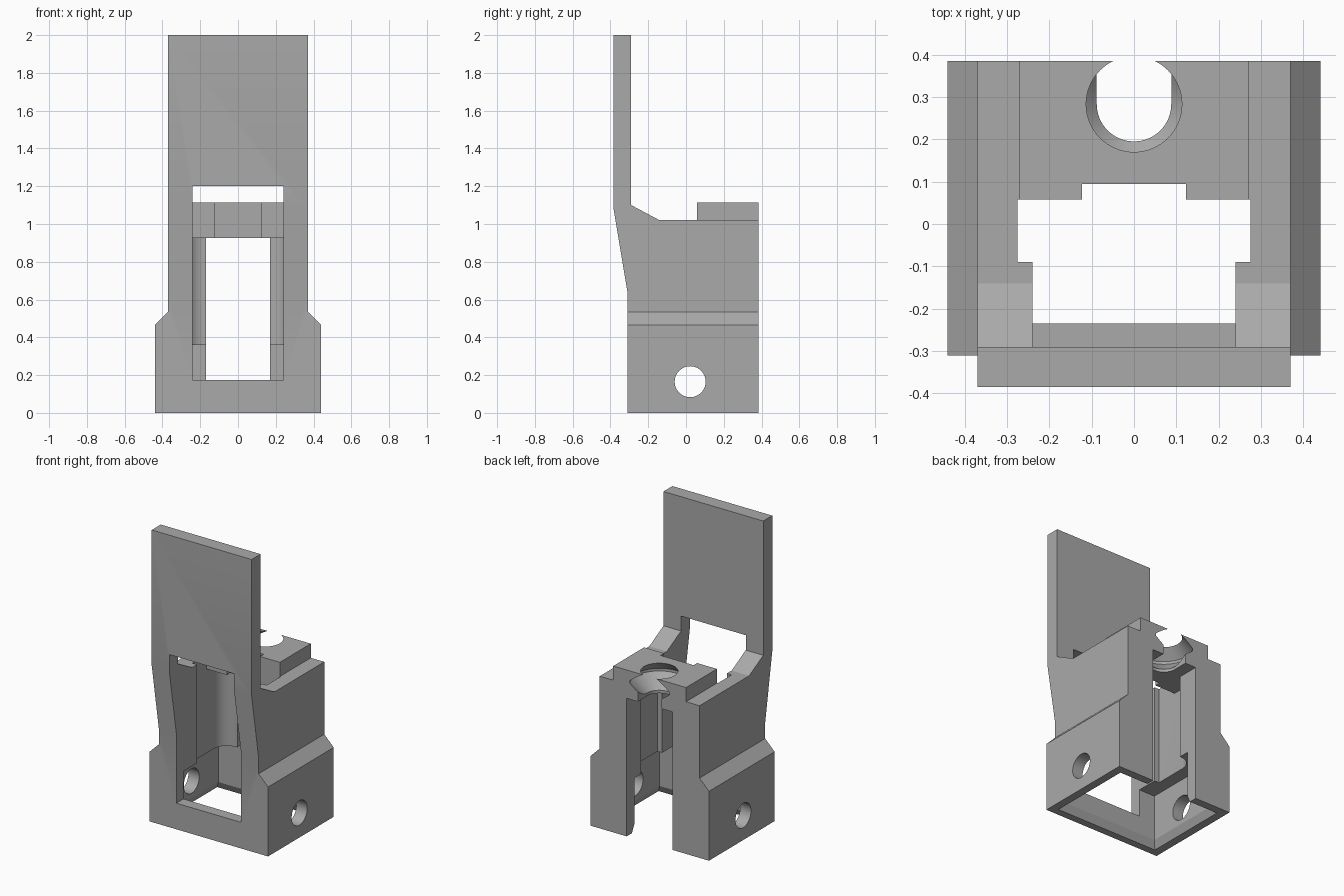
import bpy, bmesh, math
from mathutils import Vector

cube = bpy.data.objects.get("Cube")
if cube:
    bpy.data.objects.remove(cube)

grey = bpy.data.materials.new("plain_grey")
grey.use_nodes = True
colour = (0.4, 0.4, 0.4, 1)
grey.diffuse_color = colour
grey.node_tree.nodes["Principled BSDF"].inputs["Base Color"].default_value = colour


def finish(name, bm):
    bmesh.ops.recalc_face_normals(bm, faces=bm.faces)
    mesh = bpy.data.meshes.new(name)
    bm.to_mesh(mesh)
    bm.free()
    mesh.materials.append(grey)
    obj = bpy.data.objects.new(name, mesh)
    bpy.context.collection.objects.link(obj)
    return obj


def prism(name, points, axis, start, end):
    """Extrude a flat profile along an axis; the profile uses the other two axes in order."""
    bm = bmesh.new()
    verts = []
    for p in points:
        co = list(p)
        co.insert(axis, start)
        verts.append(bm.verts.new(co))
    face = bm.faces.new(verts)
    out = bmesh.ops.extrude_face_region(bm, geom=[face])
    move = Vector((0, 0, 0))
    move[axis] = end - start
    bmesh.ops.translate(bm, vec=move, verts=[v for v in out["geom"] if isinstance(v, bmesh.types.BMVert)])
    return finish(name, bm)


def box(name, half_x, y0, y1, z0, z1):
    return prism(name, [(y0, z0), (y1, z0), (y1, z1), (y0, z1)], 0, -half_x, half_x)


def lathe(name, profile, centre_y, steps=64):
    """Solid of revolution about a vertical axis."""
    bm = bmesh.new()
    rings = [[bm.verts.new((r * math.cos(a), centre_y + r * math.sin(a), z))
              for a in (math.tau * i / steps for i in range(steps))] for r, z in profile]
    for low, high in zip(rings, rings[1:]):
        for i in range(steps):
            j = (i + 1) % steps
            bm.faces.new((low[i], low[j], high[j], high[i]))
    bm.faces.new(rings[0])
    bm.faces.new(rings[-1])
    return finish(name, bm)


def circle(cx, cy, r, steps=48):
    return [(cx + r * math.cos(math.tau * i / steps), cy + r * math.sin(math.tau * i / steps))
            for i in range(steps)]


def cut(target, cutters):
    bpy.context.view_layer.objects.active = target
    for c in cutters:
        mod = target.modifiers.new(c.name, "BOOLEAN")
        mod.operation = "DIFFERENCE"
        mod.solver = "EXACT"
        mod.object = c
        bpy.ops.object.modifier_apply(modifier=mod.name)


# Body with upright plate, from its side profile
side = [(-0.31, 0), (0.385, 0), (0.385, 1.02), (-0.14, 1.02), (-0.29, 1.1),
        (-0.29, 2), (-0.385, 2), (-0.385, 1.09), (-0.31, 0.64)]
body = prism("bracket_body", side, 0, -0.44, 0.44)

# Raised clamp block on the rear
clamp = box("clamp_block", 0.27, 0.058, 0.385, 1.02, 1.115)

# Side trims that leave the flared base
trims = [prism("side_trim", [(s * 0.54, 0.365), (s * 0.37, 0.535), (s * 0.37, 2.2), (s * 0.54, 2.2)],
               1, -0.6, 0.6) for s in (-1, 1)]

# Inner chamber with rounded rear corners
radius, back, half = 0.1, 0.235, 0.275
corner = [(half - radius + radius * math.cos(a), back - radius + radius * math.sin(a))
          for a in (math.pi / 2 * i / 10 for i in range(11))]
plan = [(half, -0.09)] + corner + [(-x, y) for x, y in reversed(corner)] + [(-half, -0.09)]
chamber = prism("chamber", plan, 2, 0.3, 0.925)

# Tapered rim around the open underside
rim = box("rim_taper", 0.36, -0.235, 0.305, -0.02, 0.05)
for v in rim.data.vertices:
    if v.co.z < 0:
        v.co.x += math.copysign(0.035, v.co.x)
        v.co.y += math.copysign(0.035, v.co.y)

body_cuts = trims + [
    box("front_window", 0.24, -0.5, -0.05, 0.175, 1.2),
    chamber,
    box("top_opening", half, -0.09, 0.058, 0.8, 1.3),
    box("base_cavity", 0.36, -0.235, 0.305, -0.1, 0.36),
    rim,
    box("rear_slot", 0.17, 0.15, 0.5, -0.1, 0.925),
    prism("pivot_hole", circle(0.022, 0.165, 0.082), 0, -0.6, 0.6),
]

# Neck pocket, neck slot and front notch shared by body and clamp
shared_cuts = [
    box("front_notch", 0.123, 0, 0.095, 0.8, 1.3),
    lathe("neck_pocket", [(0.088, 0.85), (0.088, 0.945), (0.178, 1.032), (0.178, 1.05),
                          (0.113, 1.115), (0.113, 1.2)], 0.283),
    box("neck_slot", 0.088, 0.283, 0.5, 0.85, 1.045),
]
cut(body, body_cuts + shared_cuts)
cut(clamp, shared_cuts)

for c in body_cuts + shared_cuts:
    bpy.data.objects.remove(c)

# Smooth the round surfaces, keep edges crisp
for obj in (body, clamp):
    bpy.ops.object.select_all(action="DESELECT")
    obj.select_set(True)
    bpy.context.view_layer.objects.active = obj
    bpy.ops.object.shade_smooth_by_angle(angle=math.radians(20))
